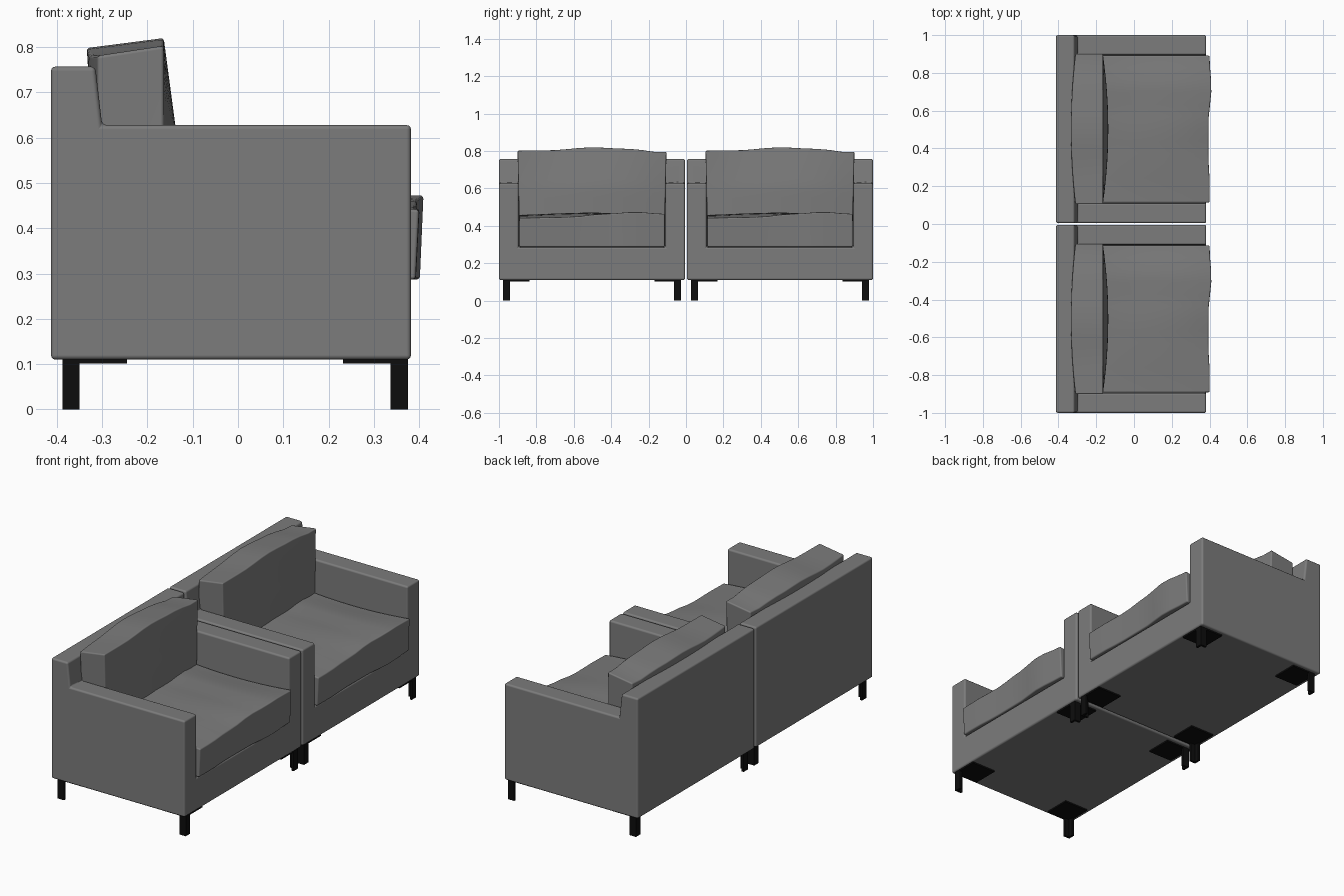
import bpy, bmesh

if "Cube" in bpy.data.objects:
    bpy.data.objects.remove(bpy.data.objects["Cube"])

def material(name, c):
    m = bpy.data.materials.new(name)
    m.diffuse_color = (c, c, c, 1)
    m.use_nodes = True
    m.node_tree.nodes["Principled BSDF"].inputs["Base Color"].default_value = m.diffuse_color
    return m

FABRIC = material("grey fabric", 0.2)
METAL = material("black metal", 0.004)

def add_object(name, bm, mat, bevel=0.0, segments=3, angle=0.6):
    bmesh.ops.recalc_face_normals(bm, faces=bm.faces)
    mesh = bpy.data.meshes.new(name)
    bm.to_mesh(mesh)
    bm.free()
    mesh.materials.append(mat)
    ob = bpy.data.objects.new(name, mesh)
    bpy.context.collection.objects.link(ob)
    if bevel:
        for p in mesh.polygons:
            p.use_smooth = True
        b = ob.modifiers.new("soft edges", 'BEVEL')
        b.width, b.segments = bevel, segments
        b.limit_method, b.angle_limit = 'ANGLE', angle
        b.harden_normals = True
    return ob

def curve(points, t):
    """Smoothly interpolated value at t from (t, value) pairs."""
    for (a, p), (b, q) in zip(points, points[1:]):
        if t <= b:
            s = max(0, (t - a) / (b - a))
            return p + (q - p) * s * s * (3 - 2 * s)
    return points[-1][1]

XB, XF = -0.413, 0.382      # back and front of the frame
W, IN = 0.4975, 0.3925      # half width outside and between the arms
Z0, ZS, ZA, ZT = 0.11, 0.285, 0.628, 0.757

def frame(yc, side):
    # arm profile; the middle replaces the arm's front top by the well corner
    prof = [(XB, Z0), (XF, Z0), (XF, ZS), (XF, ZA), (-0.30, ZA), (-0.315, ZT), (XB, ZT)]
    bm = bmesh.new()
    st = [[bm.verts.new((x, yc + y, z)) for x, z in prof] for y in (-W, -IN, IN, W)]
    well = [bm.verts.new((-0.30, yc + y, ZS)) for y in (-IN, IN)]
    mid = []
    for s, c in zip(st[1:3], well):
        mid.append(s[:3] + [c] + s[4:])
        bm.faces.new([s[2], s[3], s[4], c])
    for a, b in ((st[0], st[1]), (mid[0], mid[1]), (st[2], st[3])):
        for i in range(7):
            j = (i + 1) % 7
            bm.faces.new([a[i], a[j], b[j], b[i]])
    bm.faces.new(st[0])
    bm.faces.new(st[3])
    bmesh.ops.recalc_face_normals(bm, faces=bm.faces)
    bmesh.ops.dissolve_limit(bm, angle_limit=0.01, verts=bm.verts, edges=bm.edges)
    add_object(side + "_frame", bm, FABRIC, 0.01, 3, 0.5)

def cushion(name, yc, shape):
    bm = bmesh.new()
    bmesh.ops.create_cube(bm, size=2)
    bmesh.ops.subdivide_edges(bm, edges=bm.edges[:], cuts=11, use_grid_fill=True)
    for v in bm.verts:
        x, y, z = shape(*v.co)
        v.co = (x, yc + y, z)
    add_object(name, bm, FABRIC, 0.007, 3, 0.8)

def seat_shape(u, v, w):
    front = curve([(-1, .40), (-.75, .401), (-.35, .394), (.1, .395), (.55, .41), (1, .40)], v)
    front -= 0.004 * (1 - w)
    s, h = (u + 1) / 2, (w + 1) / 2
    top = curve([(-1, .441), (-.3, .446), (.15, .463), (.6, .474), (1, .464)], v)
    top += (1 - u * u) * 0.022 * curve([(-1, .8), (-.3, 1), (.5, -.2), (1, -.9)], v)
    return -0.299 + (front + 0.299) * s, 0.389 * v, 0.287 + (top - 0.287) * h

def back_shape(u, v, w):
    s, h = (u + 1) / 2, (w + 1) / 2
    crown = 1 - v * v
    rear = -0.31 - 0.024 * crown * h
    front = -0.164 + 0.028 * crown * min(1, 1.9 * (1 - h))
    top = curve([(-1, .803), (-.6, .804), (0, .82), (.5, .812), (.95, .793), (1, .796)], v)
    top -= 0.022 * (1 - s)
    half = 0.389 + 0.009 * h
    return rear + (front - rear) * s, half * v, 0.42 + (top - 0.42) * h

def prism(name, outline, z0, z1):
    bm = bmesh.new()
    f = bm.faces.new([bm.verts.new((x, y, z0)) for x, y in outline])
    top = bmesh.ops.extrude_face_region(bm, geom=[f])["geom"]
    for v in top:
        if isinstance(v, bmesh.types.BMVert):
            v.co.z = z1
    add_object(name, bm, METAL)

def leg(name, x, y, sx, sy):
    # angle-iron leg: outer corner at (x, y), wings pointing inwards, plus mounting plate
    t, l, p = 0.012, 0.038, 0.143
    ell = [(0, 0), (l, 0), (l, t), (t, t), (t, l), (0, l)]
    sq = [(0, 0), (p, 0), (p, p), (0, p)]
    place = lambda pts: [(x + sx * a, y + sy * b) for a, b in pts]
    prism(name, place(ell), 0, 0.105)
    prism(name + "_plate", place(sq), 0.102, 0.112)

# two identical armchairs side by side, facing +x
for side, yc in (("near", -0.5025), ("far", 0.5025)):
    frame(yc, side)
    cushion(side + "_seat_cushion", yc, seat_shape)
    cushion(side + "_back_cushion", yc, back_shape)
    for end, x, sx in (("rear", -0.388, 1), ("front", 0.375, -1)):
        for hand, sy in (("right", 1), ("left", -1)):
            leg(f"{side}_{end}_{hand}_leg", x, yc - sy * 0.477, sx, sy)
